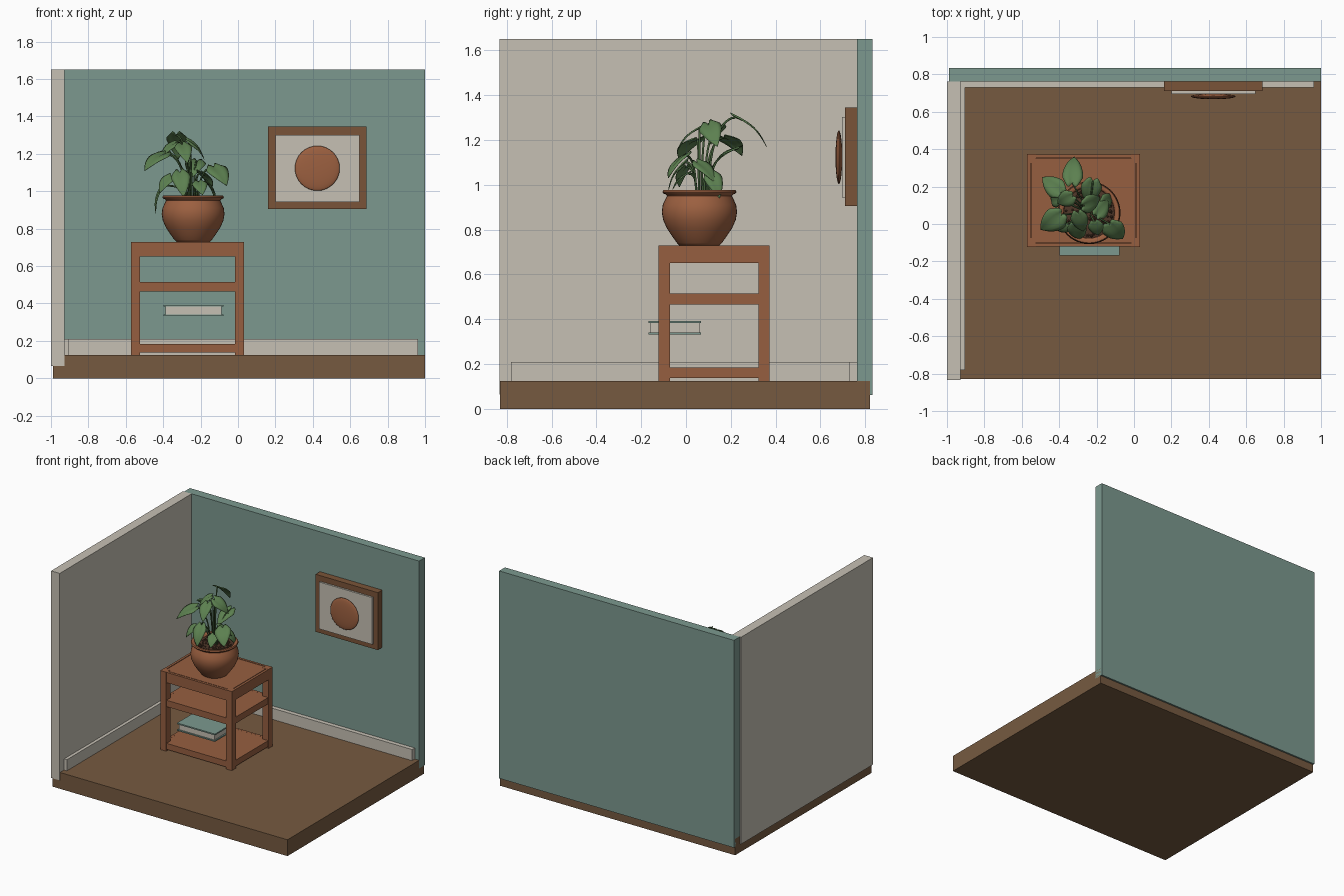
import bpy, bmesh, math, random
from mathutils import Vector

if "Cube" in bpy.data.objects:
    bpy.data.objects.remove(bpy.data.objects["Cube"])

random.seed(4)


def lin(c):
    c /= 255
    return c / 12.92 if c <= 0.04045 else ((c + 0.055) / 1.055) ** 2.4


def mat(name, r, g, b):
    m = bpy.data.materials.new(name)
    m.diffuse_color = (lin(r), lin(g), lin(b), 1)
    m.use_nodes = True
    m.node_tree.nodes["Principled BSDF"].inputs["Base Color"].default_value = m.diffuse_color
    return m


TEAL = mat("teal paint", 124, 153, 143)
CREAM = mat("cream", 198, 192, 180)
FLOOR = mat("floor brown", 118, 90, 64)
WOOD = mat("table wood", 150, 95, 64)
FRAME = mat("frame wood", 122, 84, 56)
CLAY = mat("terracotta", 156, 96, 64)
SOIL = mat("soil", 78, 54, 40)
LEAF = mat("leaf green", 92, 128, 80)
STEM = mat("stem green", 66, 94, 56)


def finish(name, bm, m, smooth=None):
    me = bpy.data.meshes.new(name)
    bm.to_mesh(me)
    bm.free()
    me.materials.append(m)
    ob = bpy.data.objects.new(name, me)
    bpy.context.collection.objects.link(ob)
    if smooth:
        bpy.ops.object.select_all(action='DESELECT')
        ob.select_set(True)
        bpy.context.view_layer.objects.active = ob
        bpy.ops.object.shade_smooth_by_angle(angle=math.radians(smooth))
    return ob


def box(name, x0, x1, y0, y1, z0, z1, m):
    bm = bmesh.new()
    bmesh.ops.create_cube(bm, size=1)
    for v in bm.verts:
        v.co = Vector((x1 if v.co.x > 0 else x0, y1 if v.co.y > 0 else y0, z1 if v.co.z > 0 else z0))
    return finish(name, bm, m)


def lathe(name, profile, centre, m, n=40):
    bm = bmesh.new()
    vs = [bm.verts.new((centre[0] + r, centre[1], z)) for r, z in profile]
    es = [bm.edges.new(p) for p in zip(vs, vs[1:])]
    bmesh.ops.spin(bm, geom=vs + es, cent=(*centre, 0), axis=(0, 0, 1), angle=2 * math.pi, steps=n)
    bmesh.ops.remove_doubles(bm, verts=bm.verts, dist=1e-5)
    bmesh.ops.recalc_face_normals(bm, faces=bm.faces)
    return finish(name, bm, m, 50)


# Room shell
box("floor", -0.99, 1, -0.83, 0.82, 0, 0.125, FLOOR)
box("back_wall", -0.99, 1, 0.763, 0.833, 0.062, 1.65, TEAL)
box("left_wall", -1, -0.927, -0.833, 0.763, 0.065, 1.65, CREAM)
box("back_baseboard", -0.927, 0.963, 0.73, 0.763, 0.125, 0.21, CREAM)
box("left_baseboard", -0.927, -0.903, -0.78, 0.73, 0.125, 0.21, CREAM)

# Wall picture: frame, mat and lens-shaped disc
box("picture_frame", 0.16, 0.687, 0.71, 0.763, 0.905, 1.345, FRAME)
box("picture_mat", 0.2, 0.649, 0.696, 0.71, 0.943, 1.302, CREAM)
bm = bmesh.new()
bmesh.ops.create_uvsphere(bm, u_segments=32, v_segments=16, radius=1)
for v in bm.verts:
    v.co = Vector((0.424 + v.co.x * 0.12, 0.682 + v.co.y * 0.015, 1.123 + v.co.z * 0.12))
finish("picture_disc", bm, CLAY, 60)

# Side table: legs, rails, top panel, shelves
X0, X1, Y0, Y1, L = -0.573, 0.033, -0.122, 0.373, 0.05
for sx, x in (("left", X0), ("right", X1 - L)):
    for sy, y in (("front", Y0), ("back", Y1 - L)):
        box(f"{sx}_{sy}_leg", x, x + L, y, y + L, 0.125, 0.73, WOOD)
for tag, z0, z1, inset in (("top", 0.65, 0.729, 0.001), ("middle", 0.465, 0.514, 0.004), ("bottom", 0.138, 0.184, 0.004)):
    for s, y in (("front", Y0 + inset), ("back", Y1 - inset - 0.018)):
        box(f"{tag}_{s}_rail", X0 + L, X1 - L, y, y + 0.018, z0, z1, WOOD)
    for s, x in (("left", X0 + inset), ("right", X1 - inset - 0.018)):
        box(f"{tag}_{s}_rail", x, x + 0.018, Y0 + L, Y1 - L, z0, z1, WOOD)
    g = 0.024 if tag == "top" else 0.02
    box(f"{tag}_board", X0 + g, X1 - g, Y0 + g, Y1 - g, z1 - 0.03, z1 - 0.0005, WOOD)

# Book
box("book_bottom_cover", -0.398, -0.078, -0.168, 0.066, 0.333, 0.342, TEAL)
box("book_pages", -0.388, -0.088, -0.16, 0.062, 0.342, 0.383, CREAM)
box("book_top_cover", -0.398, -0.078, -0.168, 0.066, 0.383, 0.393, TEAL)

# Pot and soil
P = (-0.24, 0.06)
lathe("pot", [(0, 0.73), (0.09, 0.73), (0.1, 0.74), (0.118, 0.765), (0.145, 0.805), (0.162, 0.843), (0.168, 0.878),
              (0.164, 0.91), (0.152, 0.936), (0.145, 0.95), (0.15, 0.957), (0.161, 0.961), (0.165, 0.968),
              (0.161, 0.976), (0.147, 0.977), (0.137, 0.97), (0.133, 0.94), (0, 0.94)], P, CLAY)
lathe("soil", [(0.136, 0.94), (0.135, 0.953), (0.08, 0.958), (0, 0.96)], P, SOIL, 32)
bm = bmesh.new()
for i in range(90):
    a, r = random.uniform(0, 6.283), 0.125 * math.sqrt(random.random())
    new = bmesh.ops.create_icosphere(bm, subdivisions=1, radius=random.uniform(0.006, 0.011))["verts"]
    bmesh.ops.translate(bm, verts=new, vec=(P[0] + r * math.cos(a), P[1] + r * math.sin(a), 0.959))
finish("soil_crumbs", bm, SOIL)


# Heart-shaped leaf from base to tip, folded on the midrib and drooping
def leaf(name, base, tip, width, hint):
    base, tip = Vector(base), Vector(tip)
    d = tip - base
    length = d.length
    d.normalize()
    side = d.cross(Vector(hint)).normalized()
    up = side.cross(d)
    bm = bmesh.new()
    rows, n = [], 10
    for i in range(n + 1):
        t = i / n
        w = width / 2 * min(1, (0.5 + 2.2 * t)) * max(0.02, 1 - t ** 2.2)
        row = []
        for u in (-1, -0.66, -0.33, 0, 0.33, 0.66, 1):
            lobe = -0.16 * (1 - t) ** 2 * math.sin(math.pi * min(1, abs(u) * 0.8))
            h = 0.12 * math.sin(math.pi * t) * length + abs(u) * w * 0.3 - u * u * w * 0.35
            row.append(bm.verts.new(base + d * length * (t + lobe) + side * u * w + up * h))
        rows.append(row)
    for a, b in zip(rows, rows[1:]):
        for j in range(6):
            bm.faces.new((a[j], a[j + 1], b[j + 1], b[j]))
    bmesh.ops.recalc_face_normals(bm, faces=bm.faces)
    ob = finish(name, bm, LEAF, 60)
    s = ob.modifiers.new("thickness", 'SOLIDIFY')
    s.thickness = 0.002


# Arched stem from the soil to a leaf base
def stem(name, end):
    end = Vector(end)
    root = Vector((P[0] + (end.x - P[0]) * 0.25, P[1] + (end.y - P[1]) * 0.25, 0.95))
    cu = bpy.data.curves.new(name, 'CURVE')
    cu.dimensions = '3D'
    cu.bevel_depth = 0.005
    cu.bevel_resolution = 1
    sp = cu.splines.new('BEZIER')
    sp.bezier_points.add(1)
    rise = end.z - root.z
    out = Vector((end.x - root.x, end.y - root.y, 0))
    for p, co, h in zip(sp.bezier_points, (root, end), (Vector((0, 0, 0.6 * rise + 0.03)), out * 0.5)):
        p.co, p.handle_left, p.handle_right = co, co - h, co + h
    cu.materials.append(STEM)
    bpy.context.collection.objects.link(bpy.data.objects.new(name, cu))


LEAVES = [  # base, tip, width, facing
    ((-0.33, 0.22, 1.30), (-0.32, 0.36, 1.17), 0.12, (0, .6, 1)),
    ((-0.13, 0.00, 1.13), (-0.06, -0.08, 1.03), 0.13, (.3, -.8, .6)),
    ((-0.39, 0.05, 1.20), (-0.50, -0.03, 1.11), 0.14, (-.4, -.5, 1)),
    ((-0.39, 0.17, 1.21), (-0.49, 0.25, 1.13), 0.12, (-.5, .3, 1)),
    ((-0.40, 0.13, 1.03), (-0.44, 0.12, 0.88), 0.08, (-1, -.2, .2)),
    ((-0.31, 0.00, 1.10), (-0.29, -0.08, 0.97), 0.11, (0, -1, .5)),
    ((-0.22, 0.23, 1.16), (-0.25, 0.11, 1.07), 0.12, (0, -.4, 1)),
    ((-0.27, 0.10, 1.27), (-0.18, 0.14, 1.17), 0.11, (.6, -.3, 1)),
    ((-0.30, 0.06, 1.25), (-0.27, -0.04, 1.15), 0.10, (0, -.7, 1)),
    ((-0.20, 0.05, 1.10), (-0.14, 0.13, 1.01), 0.10, (.6, .3, 1)),
    ((-0.17, 0.11, 1.05), (-0.12, 0.15, 0.94), 0.09, (1, .2, .5)),
    ((-0.36, 0.00, 1.08), (-0.42, -0.03, 0.99), 0.09, (-.5, -.7, .6)),
    ((-0.33, 0.15, 1.26), (-0.41, 0.11, 1.18), 0.10, (-.4, -.4, 1)),
    ((-0.21, 0.01, 1.05), (-0.19, -0.06, 0.98), 0.09, (.1, -.8, .6)),
]
for i, (b, t, w, h) in enumerate(LEAVES, 1):
    leaf(f"leaf_{i}", b, t, w, h)
    stem(f"stem_{i}", b)
